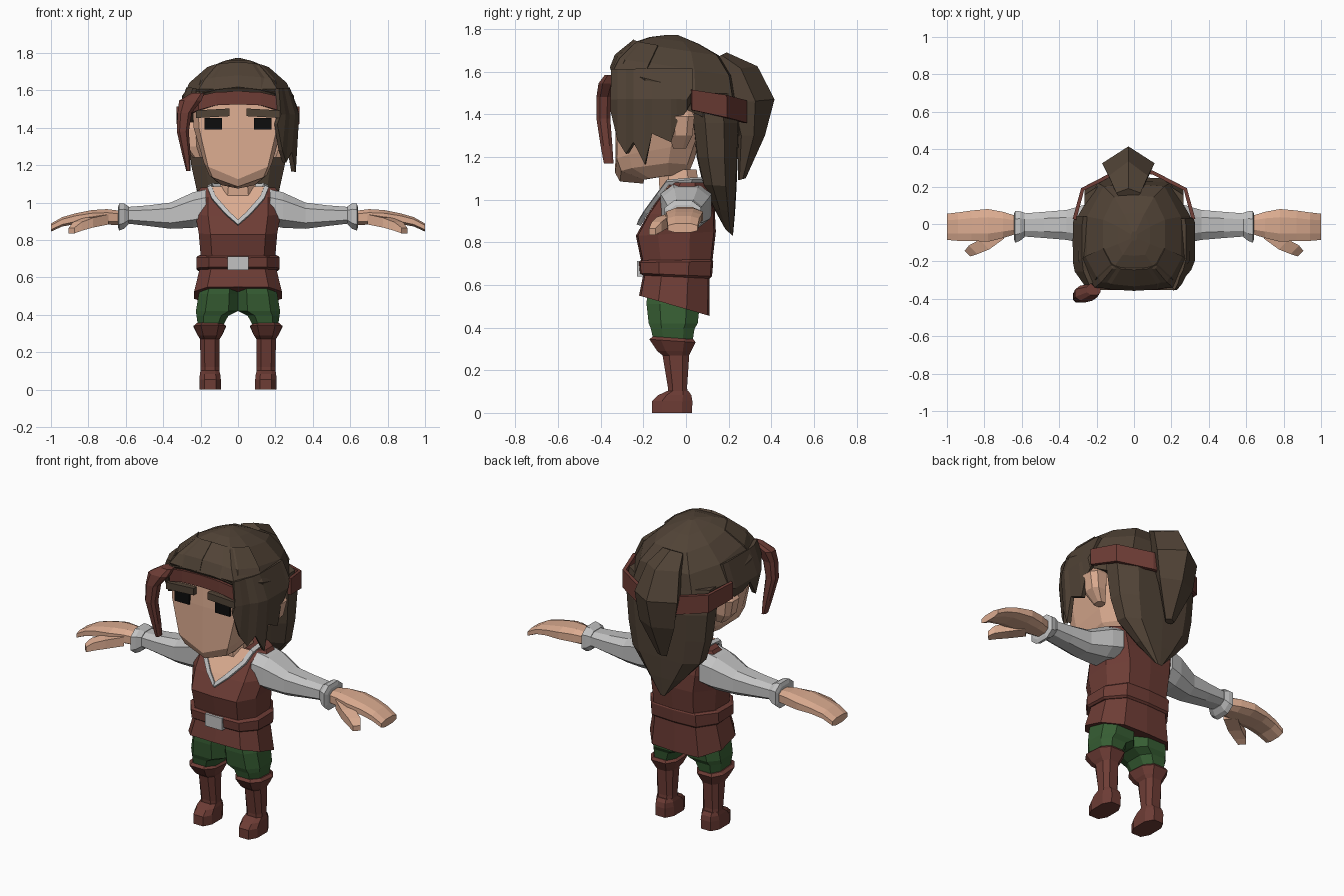
import bpy, bmesh

def material(name, col):
    m = bpy.data.materials.new(name)
    m.diffuse_color = (*col, 1)
    return m

RED = material("leather_red", (0.155, 0.046, 0.036))
SKIN = material("skin", (0.71, 0.41, 0.28))
HAIR = material("hair_brown", (0.082, 0.056, 0.037))
GREEN = material("trouser_green", (0.037, 0.11, 0.033))
LINEN = material("linen_grey", (0.54, 0.54, 0.54))
BLACK = material("eye_black", (0.004, 0.004, 0.004))

# Cross-section templates (u across, v front to back), right half mirrored
def sym(half):
    return half + [(-u, v) for u, v in reversed(half) if u > 0]

BODY = sym([(0, -1), (.7, -.95), (1, -.45), (1, .35), (.65, .95), (0, 1)])
FACE = sym([(0, -1), (.88, -.96), (1, -.65), (1, .4), (.65, .95), (0, 1)])
OCT = sym([(.55, -1), (1, -.5), (1, .5), (.55, 1)])
DIAMOND = sym([(0, -1), (.65, -.7), (1, .2), (0, 1)])

def finish(name, bm, mat, thick=0):
    bmesh.ops.recalc_face_normals(bm, faces=bm.faces)
    me = bpy.data.meshes.new(name)
    bm.to_mesh(me)
    bm.free()
    me.materials.append(mat)
    ob = bpy.data.objects.new(name, me)
    bpy.context.collection.objects.link(ob)
    if thick:
        s = ob.modifiers.new("thickness", 'SOLIDIFY')
        s.thickness, s.offset = thick, 0
    return ob

def ring(x0, x1, yf, yb, zf, zb=None, tmpl=OCT, dip=0):
    """Horizontal section, tilted from zf at the front to zb at the back."""
    zb = zf if zb is None else zb
    cx, w, cy, d = (x0+x1)/2, (x1-x0)/2, (yf+yb)/2, (yb-yf)/2
    return [(cx+u*w, cy+v*d, zf+(zb-zf)*(v+1)/2+dip*abs(u)) for u, v in tmpl]

def arm_ring(x, zlo, zhi, yf, yb):
    """Upright section across the arm."""
    return [(x, b, a) for a, b, _ in ring(zlo, zhi, yf, yb, 0)]

def loft(name, rings, mat, side=1):
    bm = bmesh.new()
    vs = [[bm.verts.new((x*side, y, z)) for x, y, z in r] for r in rings]
    n = len(vs[0])
    for a, b in zip(vs, vs[1:]):
        for i in range(n):
            bm.faces.new((a[i], a[(i+1) % n], b[(i+1) % n], b[i]))
    bm.faces.new(vs[0])
    bm.faces.new(vs[-1])
    return finish(name, bm, mat)

def sheet(name, rows, mat, thick, side=1):
    bm = bmesh.new()
    vs = [[bm.verts.new((x*side, y, z)) for x, y, z in r] for r in rows]
    for a, b in zip(vs, vs[1:]):
        for i in range(len(a)-1):
            bm.faces.new((a[i], a[i+1], b[i+1], b[i]))
    return finish(name, bm, mat, thick)

def box(name, x0, x1, y0, y1, z0, z1, mat, side=1, slope=0):
    sq = [(x0, y0), (x1, y0), (x1, y1), (x0, y1)]
    dz = [0, slope, slope, 0]
    return loft(name, [[(x, y, z+d) for (x, y), d in zip(sq, dz)] for z in (z0, z1)], mat, side)

def body(rows):
    return [ring(-w, w, yf, yb, zf, zb, BODY) for w, yf, yb, zf, zb in rows]

# Head and neck
loft("head", [ring(-w, w, yf, yb, zf, zb, FACE, dip) for w, yf, yb, zf, zb, dip in (
    (.10, -.20, -.03, 1.075, 1.10, .02), (.155, -.31, .015, 1.085, 1.13, .055),
    (.182, -.332, .04, 1.125, 1.19, .075), (.237, -.33, .10, 1.40, 1.40, 0),
    (.245, -.322, .12, 1.57, 1.50, 0))], SKIN)
loft("neck", [ring(-.11, .11, -.12, .07, .98), ring(-.085, .085, -.13, .05, 1.14)], SKIN)

# Face details and ears
for s, tag in ((1, "left"), (-1, "right")):
    box(tag + "_eye", .085, .18, -.338, -.31, 1.39, 1.452, BLACK, s)
    box(tag + "_brow", .045, .225, -.352, -.30, 1.462, 1.503, HAIR, s, -.01)
    loft(tag + "_ear", [ring(.19, .24, -.06, .0, 1.24), ring(.20, .295, -.08, .03, 1.30),
                        ring(.20, .315, -.08, .04, 1.39), ring(.20, .28, -.06, .02, 1.43)], SKIN, s)

# Hair cap
loft("hair_cap", body((
    (.285, -.335, .20, 1.58, 1.33), (.30, -.355, .235, 1.61, 1.46),
    (.25, -.325, .215, 1.665, 1.58), (.165, -.25, .155, 1.735, 1.675),
    (.085, -.17, .06, 1.762, 1.73), (.015, -.09, -.04, 1.772, 1.772))), HAIR)

# Side locks with jagged tips: (y, tip height, inward pull at the front)
def side_lock(name, tips, low, side):
    rows = [[(.265-p*.6, y, 1.61) for y, z, p in tips],
            [(.315-p, y, max(1.47, z+.02)) for y, z, p in tips],
            [(low-p, y, z) for y, z, p in tips]]
    sheet(name, rows, HAIR, .025, side)

side_lock("long_side_lock", [
    (-.345, 1.42, .095), (-.315, 1.28, .07), (-.275, 1.215, .05), (-.24, 1.27, .02), (-.19, 1.165, 0),
    (-.16, 1.31, 0), (-.07, 1.27, 0), (-.045, 1.36, 0), (.0, 1.42, 0), (.03, 1.49, .01)], .297, 1)
side_lock("short_side_lock", [
    (-.32, 1.52, .06), (-.25, 1.46, .01), (-.20, 1.36, 0), (-.15, 1.45, 0), (-.08, 1.42, 0),
    (0, 1.42, 0), (.04, 1.46, .01)], .305, -1)

# Swept fringe layers over the crown
for s, tag in ((1, "left"), (-1, "right")):
    sheet(tag + "_fringe", [
        [(0, -.35, 1.615), (.12, -.343, 1.60), (.22, -.325, 1.575), (.285, -.2, 1.565)],
        [(0, -.327, 1.675), (.12, -.315, 1.665), (.195, -.28, 1.65), (.255, -.17, 1.635)],
        [(0, -.24, 1.745), (.07, -.235, 1.74), (.12, -.21, 1.732), (.16, -.13, 1.718)]],
        HAIR, .016, s)

# Long back hair and ponytail
loft("back_hair", body((
    (.265, .02, .22, 1.50, 1.50), (.265, .03, .25, 1.36, 1.36), (.25, .05, .243, 1.20, 1.20),
    (.22, .08, .237, 1.07, 1.06), (.12, .13, .23, .96, .94), (.02, .185, .22, .86, .83))), HAIR)
loft("ponytail", [ring(-.03-w, -.03+w, yf, yb, zf, zb, DIAMOND) for w, yf, yb, zf, zb in (
    (.065, .13, .19, 1.66, 1.69), (.105, .14, .335, 1.60, 1.625), (.14, .19, .415, 1.45, 1.47),
    (.115, .24, .37, 1.30, 1.30), (.03, .245, .28, 1.09, 1.10))], HAIR)

# Headband, front and back spans, with the loose tail
def band(name, pts):
    full = [(-x, y, a, b) for x, y, a, b in reversed(pts) if x > 0] + pts
    sheet(name, [[(x, y, a) for x, y, a, b in full], [(x, y, b) for x, y, a, b in full]], RED, .02)

band("headband_front", [(0, -.342, 1.525, 1.595), (.12, -.342, 1.52, 1.59),
                        (.205, -.33, 1.495, 1.57), (.262, -.21, 1.47, 1.55)])
band("headband_back", [(0, .283, 1.36, 1.46), (.10, .275, 1.36, 1.465),
                       (.275, .185, 1.385, 1.49), (.318, .025, 1.42, 1.515)])
loft("headband_tail", [ring(x-w, x+w, yf, yb, z) for x, w, yf, yb, z in (
    (-.215, .035, -.38, -.32, 1.585), (-.255, .06, -.41, -.33, 1.545), (-.285, .038, -.42, -.35, 1.48),
    (-.295, .032, -.42, -.355, 1.38), (-.275, .022, -.40, -.345, 1.25), (-.265, .012, -.385, -.34, 1.17))], RED)

# Vest, belt and buckle
loft("vest", body((
    (.235, -.22, .11, .55, .455), (.205, -.20, .11, .65, .63), (.20, -.212, .125, .72, .72),
    (.21, -.235, .14, .83, .85), (.228, -.18, .135, .93, .95), (.23, -.11, .115, 1.03, 1.03),
    (.20, -.07, .095, 1.08, 1.08))), RED)
loft("belt", body((
    (.212, -.205, .112, .645, .63), (.223, -.219, .122, .655, .64),
    (.223, -.224, .128, .705, .71), (.208, -.213, .123, .715, .72))), RED)
box("buckle", -.056, .056, -.23, -.20, .64, .712, LINEN)

# Neckline: skin panel and linen trim following the chest slope
V = [(0, -.212, .905), (.045, -.185, .948), (.118, -.125, 1.03), (.14, -.085, 1.085)]
sheet("chest_skin", [[(x, y, z) for x, y, z in V], [(-x, y, z) for x, y, z in V]], SKIN, .006)
trim = V + [(.135, .03, 1.095), (.08, .08, 1.095), (0, .09, 1.095)]
for s, tag in ((1, "left"), (-1, "right")):
    outer = [(0, -.222, .88)] + [(x+.022, y-.003, z-.01) for x, y, z in trim[1:-1]] + [(0, .11, 1.085)]
    sheet(tag + "_collar_trim", [trim, outer], LINEN, .02, s)

# Arms and legs
for s, tag in ((1, "left"), (-1, "right")):
    loft(tag + "_sleeve", [arm_ring(*r) for r in (
        (.17, .88, 1.07, -.12, .12), (.24, .865, 1.055, -.11, .11), (.36, .86, 1.0, -.085, .075),
        (.48, .875, .985, -.075, .065), (.61, .89, .975, -.065, .055))], LINEN, s)
    loft(tag + "_cuff", [arm_ring(*r) for r in (
        (.585, .885, .98, -.07, .06), (.61, .86, .995, -.09, .068),
        (.635, .85, .995, -.10, .07), (.642, .87, .975, -.08, .055))], LINEN, s)
    loft(tag + "_hand", [arm_ring(*r) for r in (
        (.62, .88, .955, -.05, .04), (.70, .882, .965, -.075, .065), (.78, .885, .96, -.095, .08),
        (.87, .885, .942, -.09, .072), (.94, .872, .922, -.09, .062), (1.0, .845, .888, -.085, .055))], SKIN, s)
    loft(tag + "_thumb", [
        [(x-dy, y-dy, z+dz) for dy, dz in ((-k, -k), (k, -k), (k, k), (-k, k))]
        for x, y, z, k in ((.72, -.05, .91, .027), (.80, -.11, .893, .026),
                           (.86, -.138, .872, .023), (.89, -.158, .85, .015))], SKIN, s)
    loft(tag + "_trouser_leg", [ring(*r) for r in (
        (.085, .212, -.15, .03, .33), (.052, .222, -.165, .04, .395), (.0, .225, -.175, .055, .42),
        (.0, .21, -.185, .065, .51), (.0, .18, -.18, .06, .60))], GREEN, s)
    loft(tag + "_boot_shaft", [ring(*r) for r in (
        (.10, .20, -.085, .01, .07), (.10, .20, -.085, .005, .12), (.098, .203, -.11, .015, .27),
        (.085, .215, -.135, .025, .29), (.065, .237, -.172, .045, .345, .33),
        (.08, .222, -.155, .035, .358, .345))], RED, s)
    loft(tag + "_boot_foot", [ring(*r) for r in (
        (.092, .206, -.16, .028, 0), (.092, .206, -.16, .03, .055),
        (.095, .204, -.13, .025, .083), (.10, .20, -.09, .012, .102))], RED, s)
